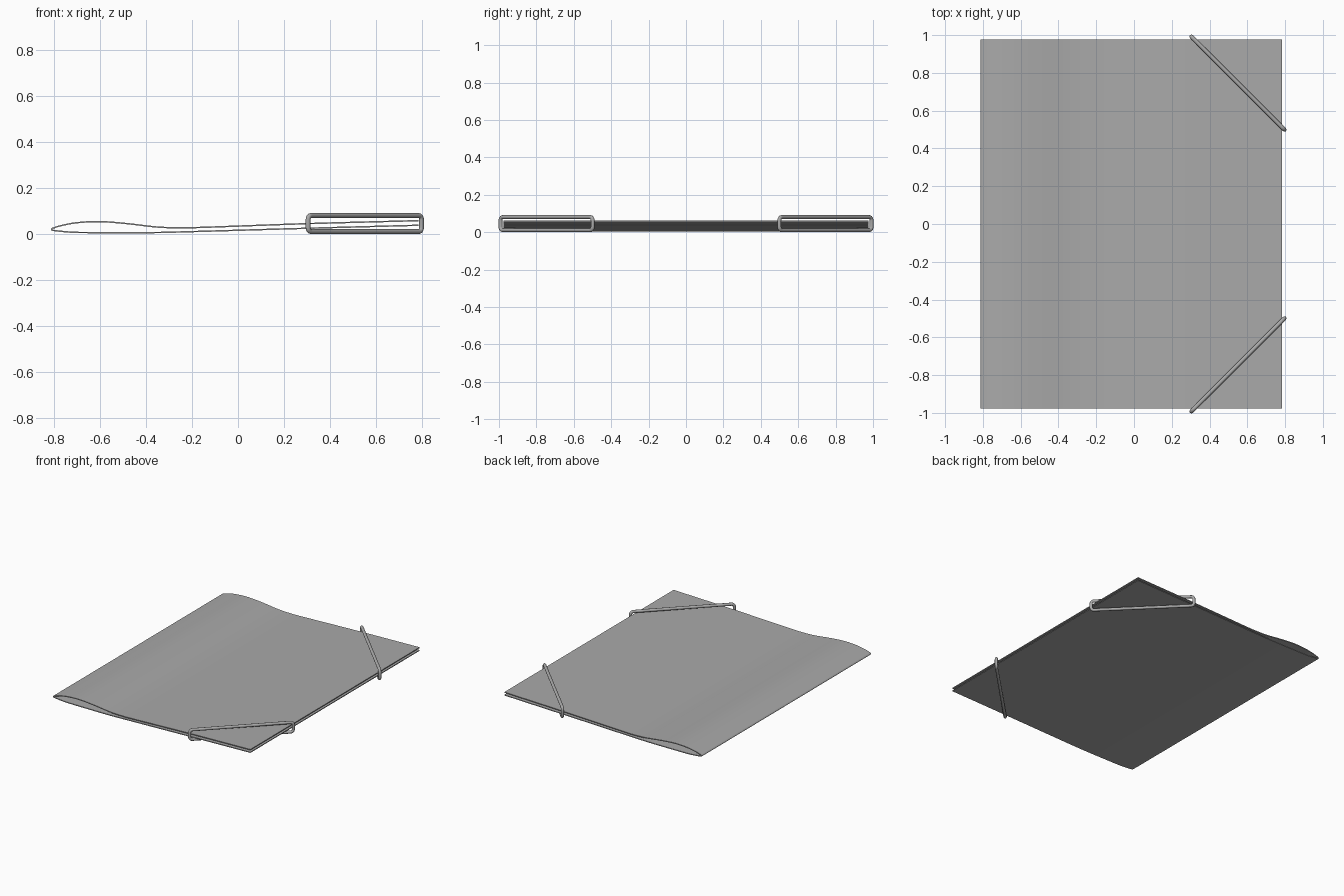
import bpy
import bmesh
import math
from mathutils import Vector

cube = bpy.data.objects.get("Cube")
if cube:
    bpy.data.objects.remove(cube, do_unlink=True)


def make_material(name, rgb):
    mat = bpy.data.materials.new(name)
    mat.use_nodes = True
    colour = (*rgb, 1)
    mat.diffuse_color = colour
    mat.node_tree.nodes["Principled BSDF"].inputs["Base Color"].default_value = colour
    return mat


cover_grey = make_material("cover grey", (0.4, 0.4, 0.4))
band_grey = make_material("band grey", (0.4, 0.4, 0.4))


def smooth_path(points, steps=4):
    """Catmull-Rom curve through the given points."""
    pts = [Vector(p) for p in points]
    out = []
    for i in range(len(pts) - 1):
        a, b, c = pts[max(i - 1, 0)], pts[i], pts[i + 1]
        d = pts[min(i + 2, len(pts) - 1)]
        for s in range(steps):
            t = s / steps
            out.append(0.5 * (2 * b + (c - a) * t + (2 * a - 5 * b + 4 * c - d) * t ** 2
                              + (3 * b - a - 3 * c + d) * t ** 3))
    return out + [pts[-1]]


def add_object(name, bm, material):
    """Turn a closed bmesh into an object with outward normals and sharp edges."""
    bmesh.ops.recalc_face_normals(bm, faces=bm.faces)
    mesh = bpy.data.meshes.new(name)
    bm.to_mesh(mesh)
    bm.free()
    mesh.materials.append(material)
    obj = bpy.data.objects.new(name, mesh)
    bpy.context.collection.objects.link(obj)
    bpy.ops.object.select_all(action='DESELECT')
    obj.select_set(True)
    bpy.context.view_layer.objects.active = obj
    bpy.ops.object.shade_smooth_by_angle(angle=math.radians(35))


# Folded cover: upper flap, bulging spine and lower flap as one thick sheet
upper = [(0.784, 0.058), (0.3, 0.045), (-0.15, 0.029), (-0.26, 0.027), (-0.36, 0.031),
         (-0.48, 0.045), (-0.6, 0.054), (-0.7, 0.049), (-0.77, 0.036), (-0.807, 0.024)]
lower = [(-0.807, 0.024), (-0.807, 0.017), (-0.77, 0.012), (-0.7, 0.007), (-0.55, 0.006),
         (-0.4, 0.006), (-0.25, 0.009), (0.3, 0.025), (0.784, 0.038)]
profile = smooth_path(upper) + smooth_path(lower)[1:]
half_depth, half_thick = 0.977, 0.003

outside, inside = [], []
for i, p in enumerate(profile):
    run = profile[min(i + 1, len(profile) - 1)] - profile[max(i - 1, 0)]
    offset = Vector((run.y, -run.x)).normalized() * half_thick
    outside.append(p + offset)
    inside.append(p - offset)
section = outside + inside[::-1]

bm = bmesh.new()
rows = [[bm.verts.new((p.x, y, p.y)) for p in section] for y in (-half_depth, half_depth)]
count = len(section)
for i in range(count):
    j = (i + 1) % count
    bm.faces.new((rows[0][i], rows[1][i], rows[1][j], rows[0][j]))
for row in rows:
    for i in range(len(profile) - 1):
        bm.faces.new((row[i], row[i + 1], row[count - 2 - i], row[count - 1 - i]))
add_object("folder_cover", bm, cover_grey)


# Elastic corner bands: round cord bent into an upright rounded rectangle
def corner_band(name, side, cord=0.0105, sides=12):
    start, end = Vector((0.304, side * 0.992, 0)), Vector((0.797, side * 0.499, 0))
    along, up = (end - start).normalized(), Vector((0, 0, 1))
    across = along.cross(up)
    middle = (start + end) / 2 + up * 0.0455
    half_len, half_high, radius = (end - start).length / 2, 0.035, 0.018
    bm = bmesh.new()
    rings = []
    for k, (sx, sz) in enumerate([(1, 1), (-1, 1), (-1, -1), (1, -1)]):
        for step in range(6):
            ang = math.radians(90 * k + 18 * step)
            outward = along * math.cos(ang) + up * math.sin(ang)
            centre = (middle + along * sx * (half_len - radius)
                      + up * sz * (half_high - radius) + outward * radius)
            turns = [math.tau * n / sides for n in range(sides)]
            rings.append([bm.verts.new(centre + cord * (outward * math.cos(t) + across * math.sin(t)))
                          for t in turns])
    for i, ring in enumerate(rings):
        following = rings[(i + 1) % len(rings)]
        for n in range(sides):
            m = (n + 1) % sides
            bm.faces.new((ring[n], ring[m], following[m], following[n]))
    add_object(name, bm, band_grey)


corner_band("front_corner_band", -1)
corner_band("back_corner_band", 1)
